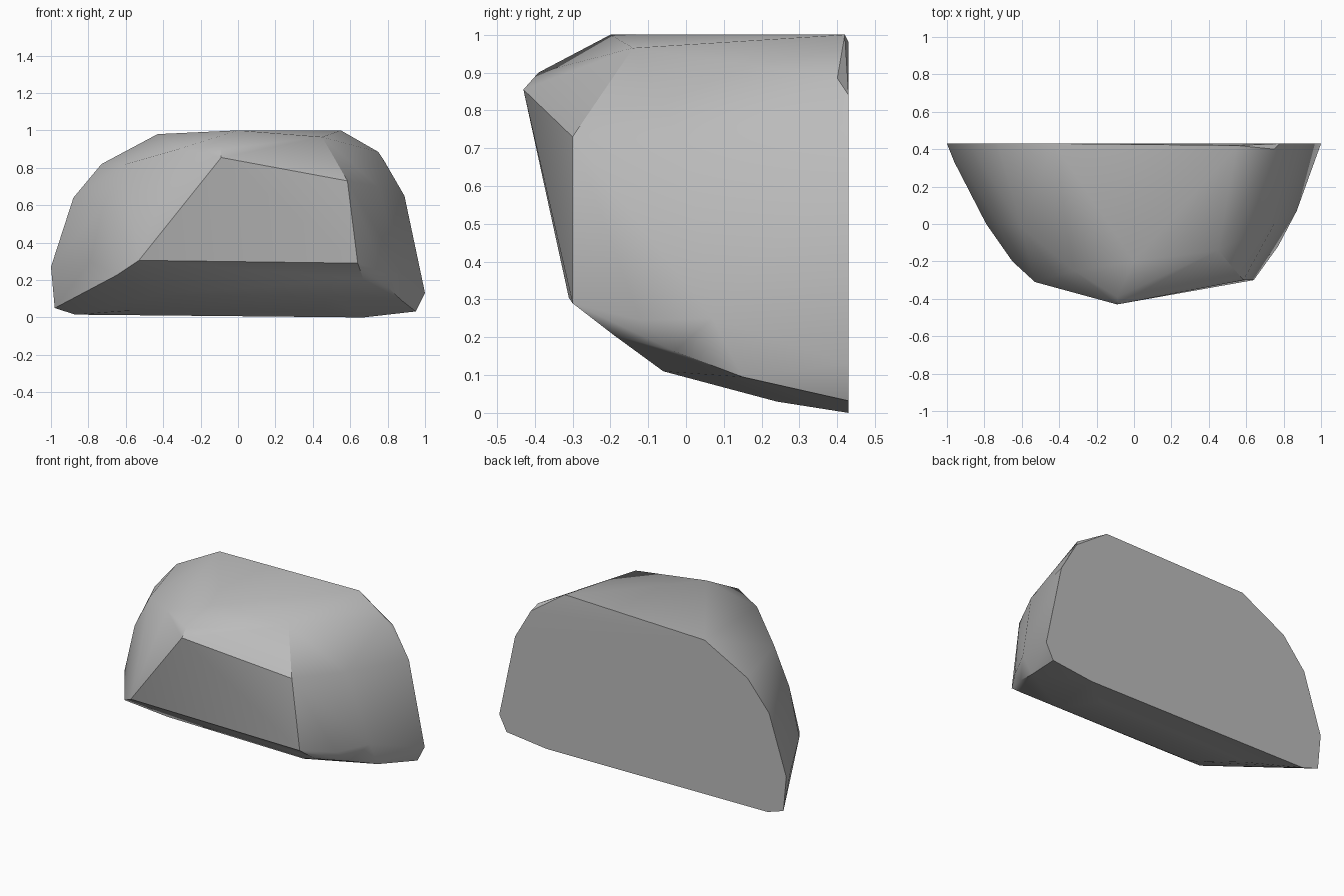
import bpy
import bmesh
import math

cube = bpy.data.objects.get("Cube")
if cube:
    bpy.data.objects.remove(cube, do_unlink=True)

stone = bpy.data.materials.new("stone_grey")
stone.use_nodes = True
grey = (0.5, 0.5, 0.5, 1)
stone.diffuse_color = grey
stone.node_tree.nodes["Principled BSDF"].inputs["Base Color"].default_value = grey

# Flat back outline (x, z)
BACK_Y = 0.43
back = [(-1, 0.27), (-0.98, 0.05), (-0.87, 0.015), (0.67, 0), (0.95, 0.032),
        (1, 0.13), (0.89, 0.65), (0.78, 0.84), (-0.43, 0.98), (-0.73, 0.82), (-0.88, 0.64)]
corners = [(x, BACK_Y, z) for x, z in back]

# Chipped rear corner and crown
corners += [(0.55, 0.42, 1), (0.75, 0.4, 0.885), (0, -0.2, 1), (0.45, -0.14, 0.965)]

# Front facet and brow
corners += [(-0.53, -0.31, 0.305), (0.64, -0.3, 0.29), (0.585, -0.3, 0.73),
            (-0.09, -0.43, 0.855), (-0.09, -0.39, 0.9), (-0.32, -0.25, 0.9)]

# Right flank and its lower lip
corners += [(0.67, -0.19, 0.205), (0.8, -0.03, 0.163), (0.87, 0.15, 0.095),
            (0.77, -0.12, 0.245), (0.87, 0.07, 0.25), (0.75, 0, 0.7)]

# Left flank
corners += [(-0.65, -0.2, 0.225), (-0.79, 0, 0.3), (-0.72, 0, 0.6),
            (-0.6, -0.02, 0.82), (-0.96, 0.33, 0.26)]

# Shallow belly
corners += [(0.5, -0.06, 0.11), (-0.45, -0.06, 0.12), (0.45, 0.24, 0.03), (-0.6, 0.24, 0.035)]

# Wrap the corners in a faceted skin
bm = bmesh.new()
for co in corners:
    bm.verts.new(co)
hull = bmesh.ops.convex_hull(bm, input=bm.verts[:])
loose = [v for v in bm.verts if not v.link_faces]
bmesh.ops.delete(bm, geom=loose, context='VERTS')
bmesh.ops.dissolve_limit(bm, angle_limit=math.radians(1), verts=bm.verts[:], edges=bm.edges[:])
bmesh.ops.recalc_face_normals(bm, faces=bm.faces[:])
mesh = bpy.data.meshes.new("boulder")
bm.to_mesh(mesh)
bm.free()
mesh.materials.append(stone)

boulder = bpy.data.objects.new("boulder", mesh)
bpy.context.collection.objects.link(boulder)
bpy.context.view_layer.objects.active = boulder
boulder.select_set(True)
bpy.ops.object.shade_smooth_by_angle(angle=math.radians(32))
